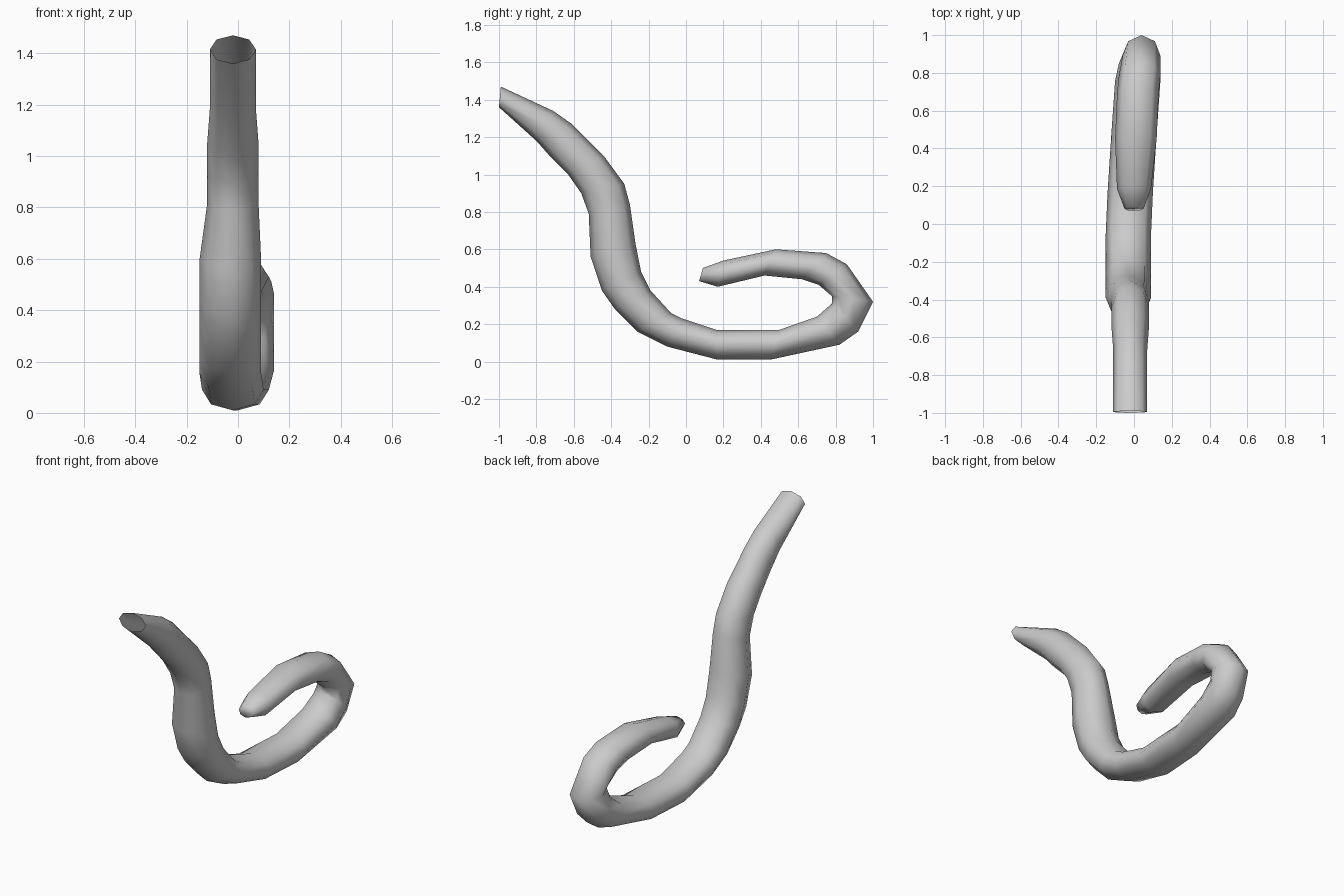
import bpy
import bmesh
from math import cos, sin, tau
from mathutils import Vector

default_cube = bpy.data.objects.get("Cube")
if default_cube:
    bpy.data.objects.remove(default_cube, do_unlink=True)

SIDES = 8


def make_material(name, colour):
    material = bpy.data.materials.new(name)
    material.use_nodes = True
    material.diffuse_color = colour
    shader = material.node_tree.nodes["Principled BSDF"]
    shader.inputs["Base Color"].default_value = colour
    return material


def section_ring(bm, outer, inner, middle_x, half_width):
    """Add one oval cross-section spanning from the outer to the inner side of the bend."""
    centre = (Vector((middle_x, *outer)) + Vector((middle_x, *inner))) / 2
    toward_outer = Vector((middle_x, *outer)) - centre
    sideways = Vector((half_width, 0, 0))
    angles = [tau * step / SIDES for step in range(SIDES)]
    return [bm.verts.new(centre + toward_outer * cos(a) + sideways * sin(a)) for a in angles]


def bridge_rings(bm, first, second):
    """Join two neighbouring cross-sections with a band of quads."""
    for i in range(SIDES):
        j = (i + 1) % SIDES
        bm.faces.new((first[i], first[j], second[j], second[i]))


# Sections along the tube: outer (y, z), inner (y, z), middle x, half width
sections = [
    # raised open end and sloping neck
    ((-1, 1.36), (-.99, 1.47), -.02, .09),
    ((-.8, 1.18), (-.71, 1.34), -.02, .09),
    ((-.72, 1.09), (-.61, 1.27), -.02, .09),
    ((-.63, 1), (-.44, 1.1), -.02, .1),
    ((-.56, .9), (-.33, .95), -.02, .1),
    # upright stretch
    ((-.52, .79), (-.3, .84), -.02, .1),
    ((-.51, .56), (-.27, .63), -.03, .12),
    ((-.45, .38), (-.24, .48), -.03, .12),
    ((-.38, .28), (-.19, .38), -.03, .12),
    # lower sweep
    ((-.26, .16), (-.08, .26), -.03, .12),
    ((-.1, .08), (-.02, .23), -.03, .12),
    ((.17, .01), (.16, .17), -.02, .12),
    ((.45, .01), (.5, .17), 0, .12),
    ((.82, .09), (.7, .24), .02, .12),
    # rear curl
    ((.92, .16), (.78, .31), .03, .11),
    ((1, .32), (.78, .35), .04, .1),
    ((.86, .52), (.71, .41), .03, .11),
    ((.75, .58), (.62, .44), .02, .11),
    # returning tip
    ((.48, .6), (.42, .46), .01, .11),
    ((.2, .54), (.17, .4), 0, .09),
    ((.09, .5), (.07, .43), 0, .05),
]

# Curled tube, open at the raised end and closed at the tip
bm = bmesh.new()
rings = [section_ring(bm, *section) for section in sections]
for first, second in zip(rings, rings[1:]):
    bridge_rings(bm, first, second)
bm.faces.new(rings[-1])
bmesh.ops.recalc_face_normals(bm, faces=bm.faces)
for face in bm.faces:
    face.smooth = True

mesh = bpy.data.meshes.new("curled_tube")
bm.to_mesh(mesh)
bm.free()
mesh.materials.append(make_material("light grey", (.6, .6, .6, 1)))
tube = bpy.data.objects.new("curled_tube", mesh)
bpy.context.collection.objects.link(tube)
